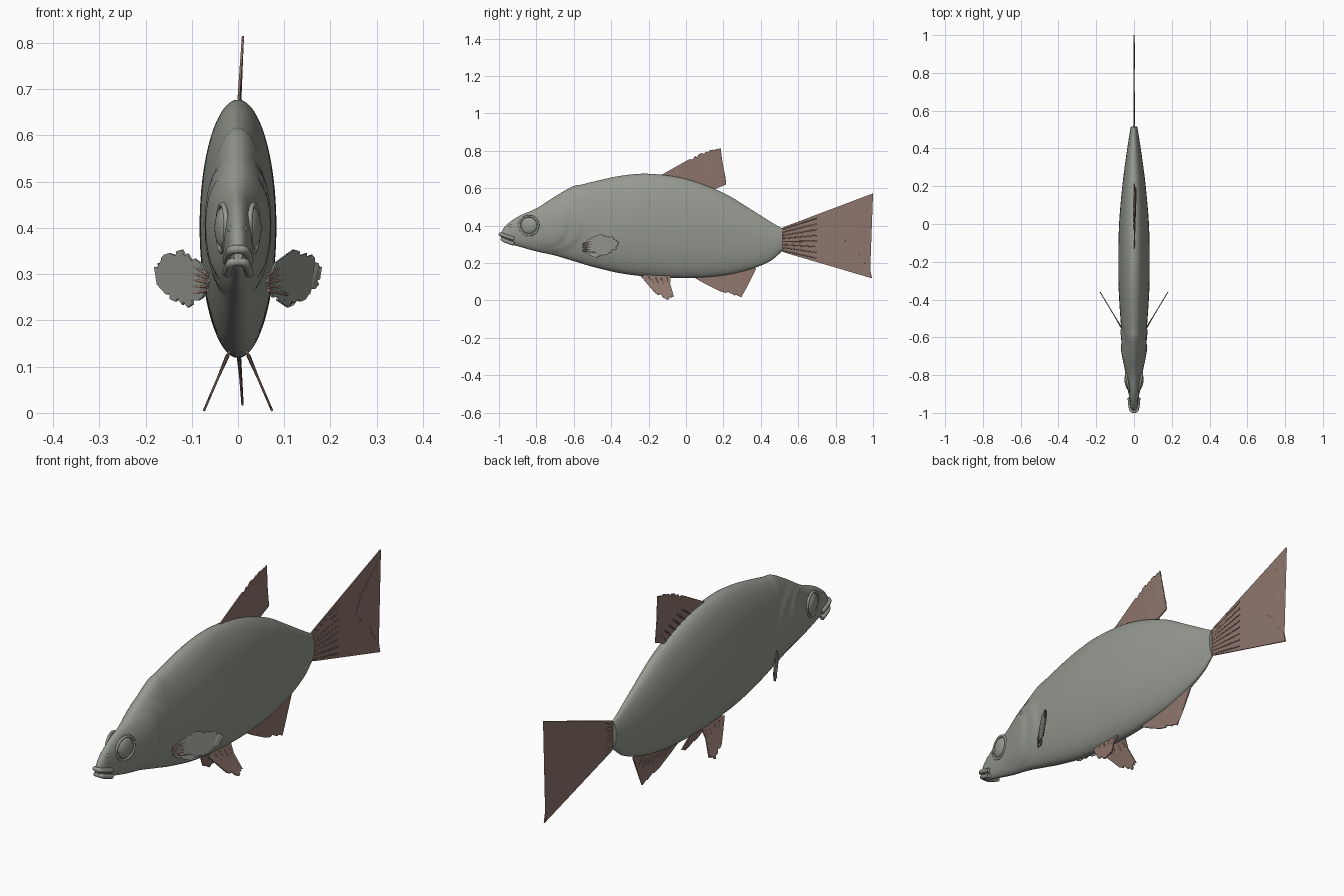
import bpy
import bmesh
import math
from mathutils import Vector

cube = bpy.data.objects.get("Cube")
if cube:
    bpy.data.objects.remove(cube, do_unlink=True)


def make_material(name, colour):
    material = bpy.data.materials.new(name)
    material.use_nodes = True
    material.diffuse_color = (*colour, 1)
    shader = material.node_tree.nodes["Principled BSDF"]
    shader.inputs["Base Color"].default_value = (*colour, 1)
    shader.inputs["Roughness"].default_value = 0.6
    return material


SKIN = make_material("grey green skin", (0.30, 0.32, 0.28))
FIN = make_material("brown fin", (0.27, 0.18, 0.15))


def add_object(name, bm, material, smooth_angle=None):
    bmesh.ops.recalc_face_normals(bm, faces=bm.faces[:])
    mesh = bpy.data.meshes.new(name)
    bm.to_mesh(mesh)
    bm.free()
    mesh.materials.append(material)
    obj = bpy.data.objects.new(name, mesh)
    bpy.context.collection.objects.link(obj)
    if smooth_angle:
        bpy.ops.object.select_all(action="DESELECT")
        obj.select_set(True)
        bpy.context.view_layer.objects.active = obj
        bpy.ops.object.shade_smooth_by_angle(angle=smooth_angle)
    return obj


def smoothstep(low, high, value):
    t = min(max((value - low) / (high - low), 0), 1)
    return t * t * (3 - 2 * t)


# Body stations: y, top z, bottom z, half width
STATIONS = [
    (-0.99, 0.36, 0.325, 0.009), (-0.97, 0.395, 0.31, 0.018),
    (-0.9, 0.447, 0.29, 0.028), (-0.8, 0.492, 0.262, 0.041),
    (-0.7, 0.556, 0.24, 0.053), (-0.6, 0.612, 0.21, 0.063),
    (-0.56, 0.619, 0.198, 0.067), (-0.5, 0.634, 0.18, 0.072),
    (-0.35, 0.666, 0.145, 0.081), (-0.2, 0.677, 0.127, 0.083),
    (0, 0.65, 0.119, 0.079), (0.2, 0.575, 0.133, 0.062),
    (0.35, 0.485, 0.168, 0.043), (0.45, 0.422, 0.21, 0.028),
    (0.5, 0.392, 0.25, 0.02), (0.515, 0.385, 0.265, 0.017),
]


def body_section(y):
    """Smoothly interpolated top, bottom and half width at y."""
    last = len(STATIONS) - 1
    i = max(k for k in range(last) if STATIONS[k][0] <= y + 1e-9)
    a, b = STATIONS[i], STATIONS[i + 1]
    p, q = STATIONS[max(i - 1, 0)], STATIONS[min(i + 2, last)]
    span = b[0] - a[0]
    t = (y - a[0]) / span
    result = []
    for c in range(1, 4):
        m0 = (b[c] - p[c]) / (b[0] - p[0]) * span
        m1 = (q[c] - a[c]) / (q[0] - a[0]) * span
        d = b[c] - a[c]
        result.append(a[c] + t * (m0 + t * (3 * d - 2 * m0 - m1 + t * (m0 + m1 - 2 * d))))
    return result


def gill_bulge(y, z):
    """Raised gill cover and cheek that end in a rounded rear edge."""
    height = 0
    for centre, ry, rz in ((-0.70, 0.15, 0.145), (-0.74, 0.11, 0.115)):
        r = math.hypot((y - centre) / ry, (z - 0.40) / rz)
        height += 0.006 * (1 - smoothstep(0.88, 1.0, r))
    return height * smoothstep(-0.84, -0.66, y)


def build_body():
    bm = bmesh.new()
    sides, rows = 64, 140
    start, end = STATIONS[0][0], STATIONS[-1][0]
    rings = []
    for r in range(rows + 1):
        y = start + (end - start) * r / rows
        top, bottom, width = body_section(y)
        ring = []
        for s in range(sides):
            a = math.tau * s / sides
            x = width * math.cos(a)
            z = (top + bottom) / 2 + (top - bottom) / 2 * math.sin(a)
            x += gill_bulge(y, z) * math.cos(a)
            ring.append(bm.verts.new((x, y, z)))
        rings.append(ring)
    for lower, upper in zip(rings, rings[1:]):
        for s in range(sides):
            n = (s + 1) % sides
            bm.faces.new((lower[s], lower[n], upper[n], upper[s]))
    bm.faces.new(rings[0])
    bm.faces.new(rings[-1])
    add_object("body", bm, SKIN, math.radians(50))


def tube(name, points, radius, material, tip=1):
    """Tapered tube through points."""
    curve = bpy.data.curves.new(name, "CURVE")
    curve.dimensions = "3D"
    curve.bevel_depth = radius
    curve.bevel_resolution = 2
    curve.use_fill_caps = True
    curve.materials.append(material)
    spline = curve.splines.new("NURBS")
    spline.points.add(len(points) - 1)
    for i, (target, co) in enumerate(zip(spline.points, points)):
        target.co = (*co, 1)
        target.radius = 1 + (tip - 1) * i / (len(points) - 1)
    spline.order_u = min(3, len(points))
    spline.use_endpoint_u = True
    obj = bpy.data.objects.new(name, curve)
    bpy.context.collection.objects.link(obj)


def ellipsoid(name, location, scale, turn=0):
    bm = bmesh.new()
    bmesh.ops.create_uvsphere(bm, u_segments=32, v_segments=16, radius=1)
    obj = add_object(name, bm, SKIN, math.radians(60))
    obj.location, obj.scale = location, scale
    obj.rotation_euler.z = turn


def fin(name, outline, ragged, lean, material, rays=()):
    """Thin sheet from a (y, z) outline; ragged edges get small notches."""
    centre = sum((Vector(p) for p in outline), Vector((0, 0))) / len(outline)
    points = []
    for i, p in enumerate(outline):
        a, b = Vector(p), Vector(outline[(i + 1) % len(outline)])
        points.append(a)
        if i in ragged:
            for t in (0.3, 0.4, 0.7, 0.8):
                q = a.lerp(b, t)
                if t in (0.4, 0.8):
                    q += (centre - q).normalized() * 0.009
                points.append(q)
    bm = bmesh.new()
    sheet = bm.faces.new([bm.verts.new((lean(y, z), y, z)) for y, z in points])
    bmesh.ops.triangulate(bm, faces=[sheet])
    obj = add_object(name, bm, material)
    solid = obj.modifiers.new("thickness", "SOLIDIFY")
    solid.thickness = 0.005
    solid.offset = 0
    for k, ray in enumerate(rays):
        tube(f"{name}_ray_{k + 1}", [(lean(y, z), y, z) for y, z in ray],
             0.0045, FIN, 0.5)


def fan(start_a, start_b, end_a, end_b, count):
    """Evenly spread rays between two limiting rays."""
    steps = [i / (count - 1) for i in range(count)]
    return [(Vector(start_a).lerp(Vector(start_b), t),
             Vector(end_a).lerp(Vector(end_b), t)) for t in steps]


build_body()

# Lips wrapped round the snout
for name, z, reach in (("upper_lip", 0.354, -1.0), ("lower_lip", 0.327, -0.99)):
    tube(name, [(-0.024, -0.92, z - 0.025), (-0.02, -0.97, z - 0.008),
                (-0.012, reach + 0.008, z), (0.012, reach + 0.008, z),
                (0.02, -0.97, z - 0.008), (0.024, -0.92, z - 0.025)],
         0.010, SKIN)

# Single fins on the centre line
fin("dorsal_fin",
    [(-0.16, 0.655), (-0.08, 0.70), (0, 0.745), (0.07, 0.782), (0.13, 0.803),
     (0.185, 0.815), (0.195, 0.74), (0.215, 0.62), (0.13, 0.585),
     (0.1, 0.55), (-0.1, 0.6)],
    (2, 3, 4, 5, 6), lambda y, z: 0.07 * max(z - 0.66, 0), FIN,
    fan((-0.05, 0.64), (0.12, 0.58), (0.03, 0.70), (0.18, 0.64), 6))
fin("tail_fin",
    [(0.49, 0.375), (0.53, 0.395), (1.0, 0.572), (0.985, 0.54), (0.92, 0.475),
     (0.855, 0.425), (0.82, 0.352), (0.875, 0.295), (0.92, 0.27),
     (0.945, 0.21), (0.985, 0.165), (0.995, 0.118), (0.53, 0.255), (0.49, 0.275)],
    (3, 4, 6, 8, 9), lambda y, z: 0.004 * math.sin((y - 0.5) * 6), FIN,
    fan((0.5, 0.375), (0.5, 0.27), (0.7, 0.44), (0.7, 0.225), 8))
fin("anal_fin",
    [(0.03, 0.13), (0.1, 0.09), (0.18, 0.05), (0.295, 0.016), (0.325, 0.07),
     (0.325, 0.10), (0.375, 0.17), (0.3, 0.2), (0.1, 0.16)],
    (2, 3, 5), lambda y, z: 0.08 * max(0.14 - z, 0), FIN,
    fan((0.1, 0.125), (0.3, 0.155), (0.17, 0.075), (0.33, 0.11), 6))

# Paired parts
for side, label in ((1, "left"), (-1, "right")):
    ellipsoid(f"{label}_eye", (side * 0.031, -0.84, 0.40),
              (0.018, 0.045, 0.045), -0.2 * side)
    rim = [(side * (0.034 + 0.009 * math.cos(a)), -0.84 + 0.051 * math.cos(a),
            0.40 + 0.051 * math.sin(a))
           for a in [math.tau * i / 24 for i in range(25)]]
    tube(f"{label}_eye_rim", rim, 0.006, SKIN)
    ellipsoid(f"{label}_nostril", (side * 0.016, -0.935, 0.396),
              (0.006, 0.014, 0.009), -0.2 * side)
    fin(f"{label}_pelvic_fin",
        [(-0.24, 0.128), (-0.165, 0.04), (-0.1, 0.004), (-0.065, 0.02),
         (-0.085, 0.09), (-0.08, 0.135), (-0.16, 0.16)],
        (1, 2), lambda y, z: side * (0.022 + 0.43 * (0.125 - z)), FIN,
        fan((-0.2, 0.125), (-0.1, 0.12), (-0.15, 0.07), (-0.095, 0.07), 4))
    fin(f"{label}_pectoral_fin",
        [(-0.556, 0.283), (-0.525, 0.325), (-0.46, 0.353), (-0.395, 0.342),
         (-0.36, 0.315), (-0.37, 0.278), (-0.417, 0.246), (-0.48, 0.228),
         (-0.535, 0.25)],
        (1, 2, 3, 4, 5, 6, 7), lambda y, z: side * (0.062 + 0.6 * (y + 0.556)),
        SKIN, fan((-0.55, 0.30), (-0.55, 0.265), (-0.48, 0.325), (-0.48, 0.255), 5))
